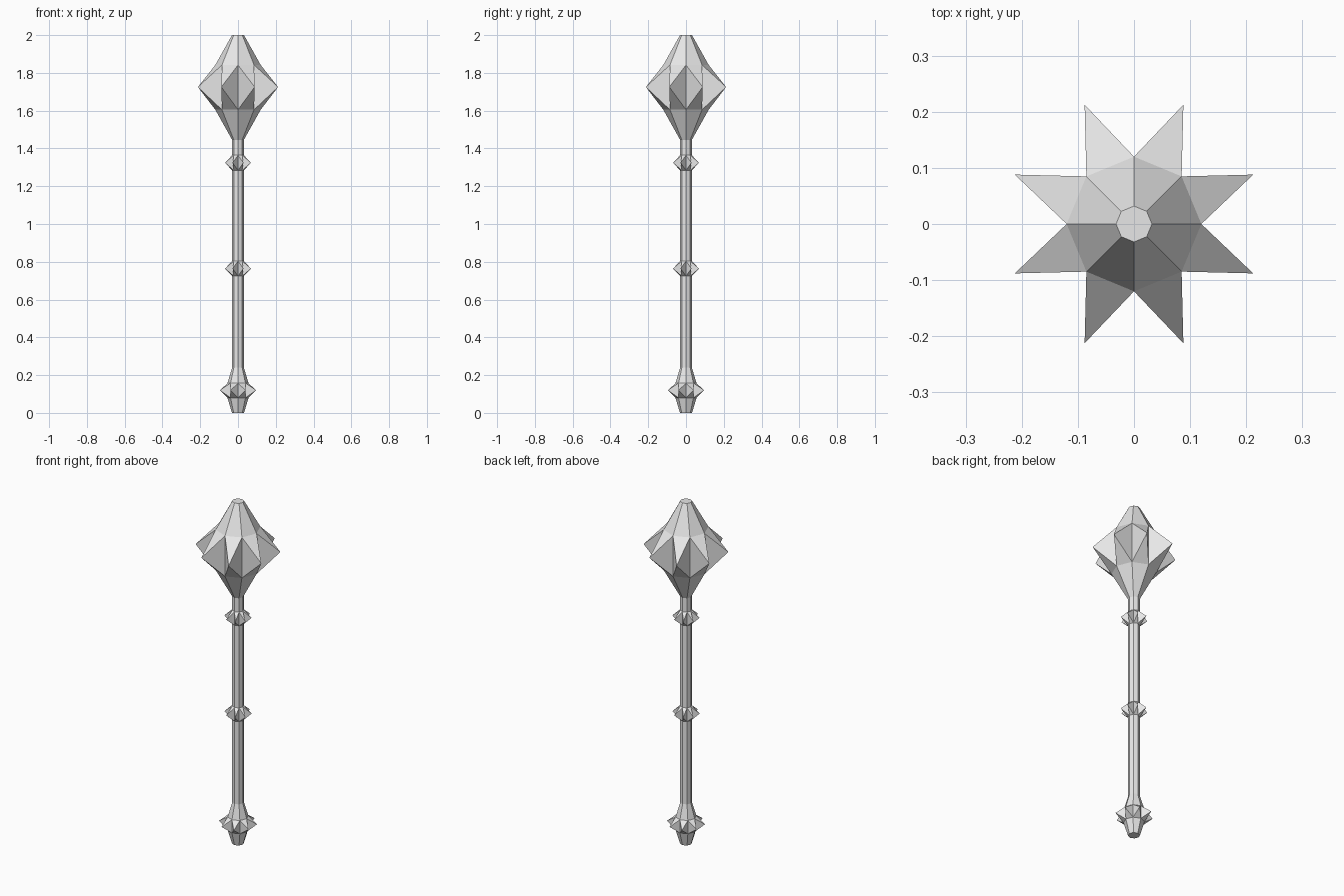
import bpy, bmesh
from math import sin, cos, pi
from mathutils import Vector

SIDES = 8
SHAFT_R = 0.031

cube = bpy.data.objects.get("Cube")
if cube:
    bpy.data.objects.remove(cube, do_unlink=True)

steel = bpy.data.materials.new("grey_steel")
steel.use_nodes = True
colour = (0.8, 0.8, 0.8, 1)
steel.diffuse_color = colour
steel.node_tree.nodes["Principled BSDF"].inputs["Base Color"].default_value = colour


def turned_part(name, profile, spike_band=None, spike_radius=0, spike_z=0,
                cap_bottom=False, cap_top=False):
    """Loft octagonal rings (radius, z); one band may be drawn out into spikes."""
    bm = bmesh.new()
    rings = [[bm.verts.new((r * cos(2 * pi * i / SIDES), r * sin(2 * pi * i / SIDES), z))
              for i in range(SIDES)] for r, z in profile]
    spiked = []
    for band, (low, high) in enumerate(zip(rings, rings[1:])):
        for i in range(SIDES):
            j = (i + 1) % SIDES
            face = bm.faces.new((low[i], low[j], high[j], high[i]))
            if band == spike_band:
                spiked.append(face)
    if cap_bottom:
        bm.faces.new(rings[0][::-1])
    if cap_top:
        bm.faces.new(rings[-1])
    # Poke each face of the band and pull its centre outward
    if spiked:
        for tip in bmesh.ops.poke(bm, faces=spiked)["verts"]:
            out = Vector((tip.co.x, tip.co.y, 0)).normalized() * spike_radius
            tip.co = (out.x, out.y, spike_z)
    mesh = bpy.data.meshes.new(name)
    bm.to_mesh(mesh)
    bm.free()
    mesh.materials.append(steel)
    obj = bpy.data.objects.new(name, mesh)
    bpy.context.collection.objects.link(obj)
    return obj


# Pommel at the foot of the handle
turned_part("pommel", [(0.032, 0), (0.056, 0.08), (0.056, 0.157), (SHAFT_R, 0.24)],
            spike_band=1, spike_radius=0.103, spike_z=0.12, cap_bottom=True)

# Straight handle
turned_part("shaft", [(SHAFT_R, 0.24), (SHAFT_R, 1.445)])

# Two small spiked collars
for name, z in (("lower_collar", 0.764), ("upper_collar", 1.324)):
    turned_part(name, [(SHAFT_R, z - 0.04), (SHAFT_R, z + 0.04)],
                spike_band=0, spike_radius=0.074, spike_z=z)

# Large spiked head
turned_part("head", [(SHAFT_R, 1.445), (0.12, 1.605), (0.12, 1.842), (0.032, 2.0)],
            spike_band=1, spike_radius=0.23, spike_z=1.725, cap_top=True)
